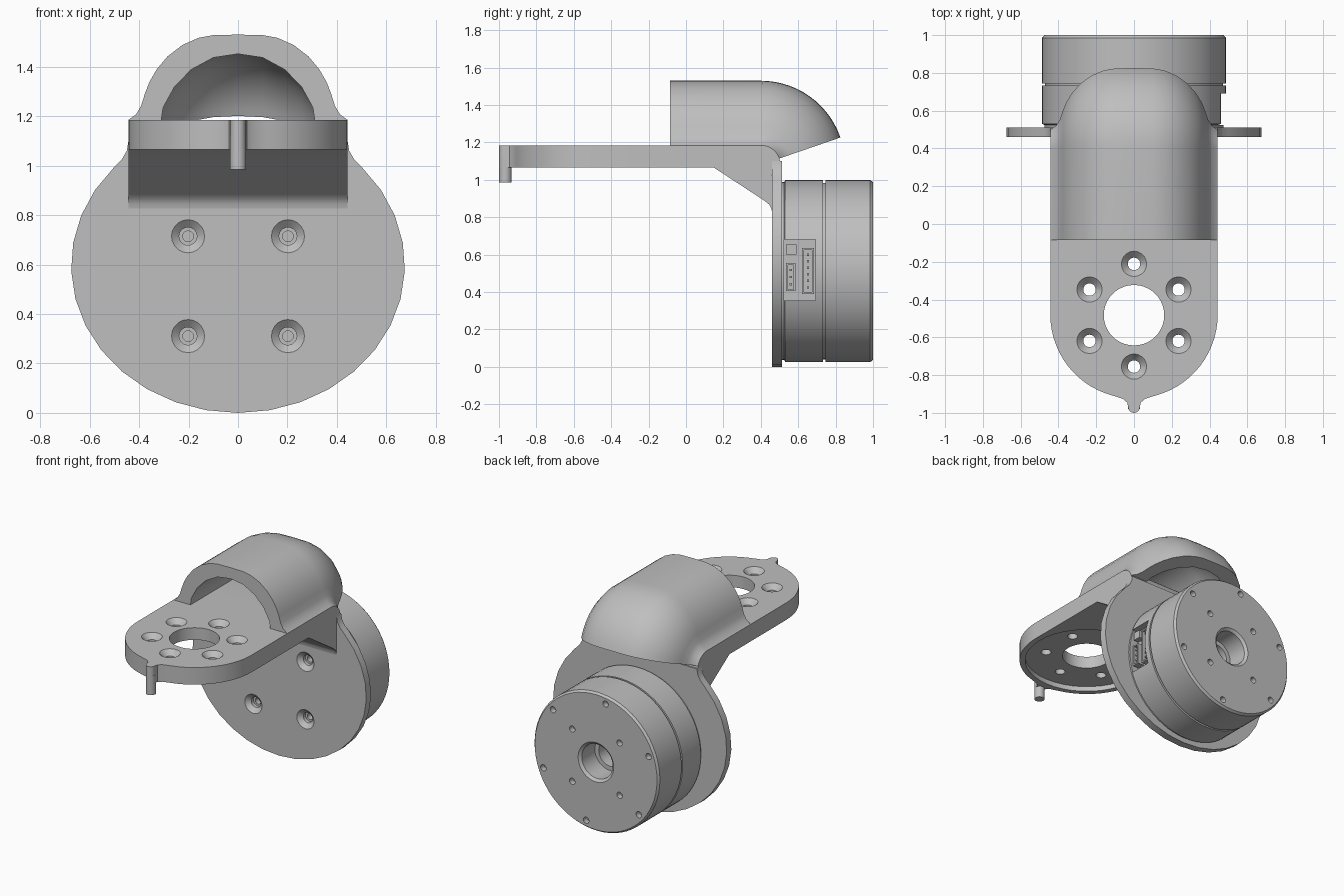
import bpy, bmesh, math
from mathutils import Matrix, Vector

old = bpy.data.objects.get("Cube")
if old:
    bpy.data.objects.remove(old, do_unlink=True)

grey = bpy.data.materials.new("machined_grey")
grey.use_nodes = True
grey.diffuse_color = (0.52, 0.52, 0.52, 1)
grey.node_tree.nodes["Principled BSDF"].inputs["Base Color"].default_value = (0.52, 0.52, 0.52, 1)


def finish(name, bm):
    bmesh.ops.recalc_face_normals(bm, faces=bm.faces)
    mesh = bpy.data.meshes.new(name)
    bm.to_mesh(mesh)
    bm.free()
    mesh.materials.append(grey)
    obj = bpy.data.objects.new(name, mesh)
    bpy.context.collection.objects.link(obj)
    return obj


def activate(obj):
    bpy.ops.object.select_all(action='DESELECT')
    obj.select_set(True)
    bpy.context.view_layer.objects.active = obj


def smooth(obj):
    activate(obj)
    bpy.ops.object.shade_smooth_by_angle(angle=math.radians(32))


def lathe(name, profile, segs, loc=(0, 0, 0), along_y=False):
    """Revolve (radius, height) points; axis is z, or y when along_y is set."""
    bm = bmesh.new()
    vs = [bm.verts.new((r, 0, h)) for r, h in profile]
    edges = [bm.edges.new(p) for p in zip(vs, vs[1:])]
    bmesh.ops.spin(bm, geom=vs + edges, cent=(0, 0, 0), axis=(0, 0, 1),
                   angle=math.tau, steps=segs)
    bmesh.ops.remove_doubles(bm, verts=bm.verts, dist=1e-4)
    turn = Matrix.Rotation(-math.pi / 2, 4, 'X') if along_y else Matrix()
    bm.transform(Matrix.Translation(loc) @ turn)
    return finish(name, bm)


def prism(name, points, depth):
    """Extrude a closed 3D outline by a vector."""
    bm = bmesh.new()
    face = bm.faces.new([bm.verts.new(p) for p in points])
    res = bmesh.ops.extrude_face_region(bm, geom=[face], use_keep_orig=True)
    moved = [g for g in res["geom"] if isinstance(g, bmesh.types.BMVert)]
    bmesh.ops.translate(bm, verts=moved, vec=depth)
    return finish(name, bm)


def box(name, lo, hi):
    (x0, y0, z0), (x1, y1, z1) = lo, hi
    return prism(name, [(x0, y0, z0), (x0, y1, z0), (x0, y1, z1), (x0, y0, z1)], (x1 - x0, 0, 0))


def cut(obj, cutters):
    for c in cutters:
        c.hide_render = True
        mod = obj.modifiers.new("cut", 'BOOLEAN')
        mod.operation, mod.solver, mod.object = 'DIFFERENCE', 'EXACT', c
        activate(obj)
        bpy.ops.object.modifier_apply(modifier=mod.name)
        bpy.data.objects.remove(c, do_unlink=True)


def arc(cx, cy, r, a0, a1, n):
    angles = [math.radians(a0 + (a1 - a0) * i / n) for i in range(n + 1)]
    return [(cx + r * math.cos(a), cy + r * math.sin(a)) for a in angles]


def mirrored(half):
    """Outline from its right half, which runs from one end to the other."""
    return half + [(-x, y) for x, y in reversed(half) if abs(x) > 1e-4]


HALF, TOP, BOTTOM = 0.443, 1.185, 1.065
BEND_Y, BEND_Z = 0.40, 1.08
MOTOR_Z = 0.5125

# Horizontal arm: rounded end with a small pointer
half = ([(HALF, 0.15)] + arc(0, -0.48, HALF, 0, -75, 14)
        + [(0.06, -0.925), (0.036, -0.945)] + arc(0, -0.969, 0.031, 0, -90, 5))
arm = prism("arm", [(x, y, BOTTOM) for x, y in mirrored(half)], (0, 0, TOP - BOTTOM))
hole = [(0, -0.3), (0.033, -0.3), (0.033, -0.035), (0.067, 0), (0.067, 0.05), (0, 0.05)]
cutters = [lathe("cut", [(0, 0.9), (0.405, 0.9), (0.405, 1.1), (0.16, 1.1), (0.16, 1.3), (0, 1.3)],
                 40, (0, -0.483, 0))]
for i in range(6):
    a = math.radians(30 + 60 * i)
    cutters.append(lathe("cut", hole, 20, (0.272 * math.cos(a), -0.483 + 0.272 * math.sin(a), TOP)))
cut(arm, cutters)
smooth(arm)

smooth(lathe("pointer_pin", [(0, 0.985), (0.033, 0.985), (0.033, 1.12), (0, 1.12)], 16, (0, -0.966, 0)))

# Bent corner with a sloping gusset underneath
corner = ([(0.15, TOP), (0.15, BOTTOM), (0.42, 0.888), (0.445, 0.868), (0.457, 0.845), (0.461, 0.82),
           (0.505, 0.82)] + arc(BEND_Y, BEND_Z, TOP - BEND_Z, 0, 90, 8))
smooth(prism("corner_gusset", [(-HALF, y, z) for y, z in corner], (2 * HALF, 0, 0)))

# Upright mounting plate: rounded disc that narrows into the corner
half = [(0.675 * x, 0.595 + 0.595 * z) for x, z in arc(0, 0, 1, -90, 42, 12)]
half += [(0.47, 1.025), (0.45, 1.06), (HALF, 1.1)]
plate = prism("mounting_plate", [(x, 0.46, z) for x, z in mirrored(half)], (0, 0.052, 0))
sink = [(0, -0.05), (0.067, -0.05), (0.067, 0), (0.036, 0.027), (0.036, 0.2), (0, 0.2)]
corners = [(sx * 0.202, MOTOR_Z + sz * 0.202) for sx in (-1, 1) for sz in (-1, 1)]
cut(plate, [lathe("cut", sink, 20, (x, 0.46, z), True) for x, z in corners])
smooth(plate)

# Cable hood: arch section swept straight, then round the bend
outer = [(HALF, 1.165), (HALF, TOP), (0.412, 1.208), (0.392, 1.242), (0.377, 1.29), (0.36, 1.335),
         (0.33, 1.388), (0.285, 1.442), (0.225, 1.488), (0.16, 1.517), (0.1, 1.528), (0, 1.53)]
inner = [(0.31, 1.165), (0.31, TOP), (0.303, 1.235), (0.258, 1.317), (0.19, 1.388), (0.1, 1.437), (0, 1.452)]
ring = mirrored(outer)
ring += [(-x, z) for x, z in mirrored(inner)]
bm = bmesh.new()
sections = []
for y, deg in [(-0.085, 0)] + [(BEND_Y, 71 * i / 14) for i in range(15)]:
    turn = Matrix.Rotation(math.radians(-deg), 3, 'X')
    pivot = Vector((0, y, BEND_Z))
    sections.append([bm.verts.new(pivot + turn @ Vector((x, 0, z - BEND_Z))) for x, z in ring])
n, m = len(outer) * 2 - 1, len(inner) * 2 - 1
for a, b in zip(sections, sections[1:]):
    for i in range(len(ring)):
        j = (i + 1) % len(ring)
        bm.faces.new((a[i], a[j], b[j], b[i]))
bm.faces.new(sections[0])
bm.faces.new(sections[-1])
smooth(finish("cable_hood", bm))

# Round motor with a seam, chamfered rim and stepped bore
R = 0.487
motor = lathe("motor", [(0, 0.512), (R - 0.012, 0.512), (R - 0.012, 0.525), (R, 0.53), (R, 0.732),
                        (R - 0.015, 0.732), (R - 0.015, 0.745), (R, 0.745), (R, 0.985),
                        (R - 0.012, 1.0), (0.138, 1.0), (0.12, 0.985), (0.12, 0.84), (0.09, 0.84),
                        (0.09, 0.65), (0, 0.65)], 64, (0, 0, MOTOR_Z), True)
screw = [(0, -0.04), (0.022, -0.04), (0.022, 0.04), (0, 0.04)]
spots = [(x, 0.512, z) for x, z in corners]
for radius, count, start in ((0.26, 4, 45), (0.435, 6, 20)):
    for i in range(count):
        a = math.radians(start + 360 * i / count)
        spots.append((-radius * math.cos(a), 1.0, MOTOR_Z + radius * math.sin(a)))
cutters = [lathe("cut", screw, 12, p, True) for p in spots]
cutters.append(box("cut", (0.41, 0.525, 0.355), (0.6, 0.692, 0.68)))
cut(motor, cutters)
smooth(motor)

# Cable sockets in the side notch, with pins
for name, y0, y1, z0, z1, pins in (("small_socket", 0.535, 0.585, 0.405, 0.555, 3),
                                   ("large_socket", 0.62, 0.685, 0.39, 0.635, 6)):
    socket = box(name, (0.405, y0, z0), (0.456, y1, z1))
    cut(socket, [box("cut", (0.42, y0 + 0.01, z0 + 0.01), (0.5, y1 - 0.01, z1 - 0.01))])
    for i in range(pins):
        z = z0 + (z1 - z0) * (i + 1) / (pins + 1)
        y = (y0 + y1) / 2
        box(name + "_pin", (0.415, y - 0.006, z - 0.006), (0.45, y + 0.006, z + 0.006))
box("socket_latch", (0.405, 0.535, 0.6), (0.45, 0.59, 0.655))
